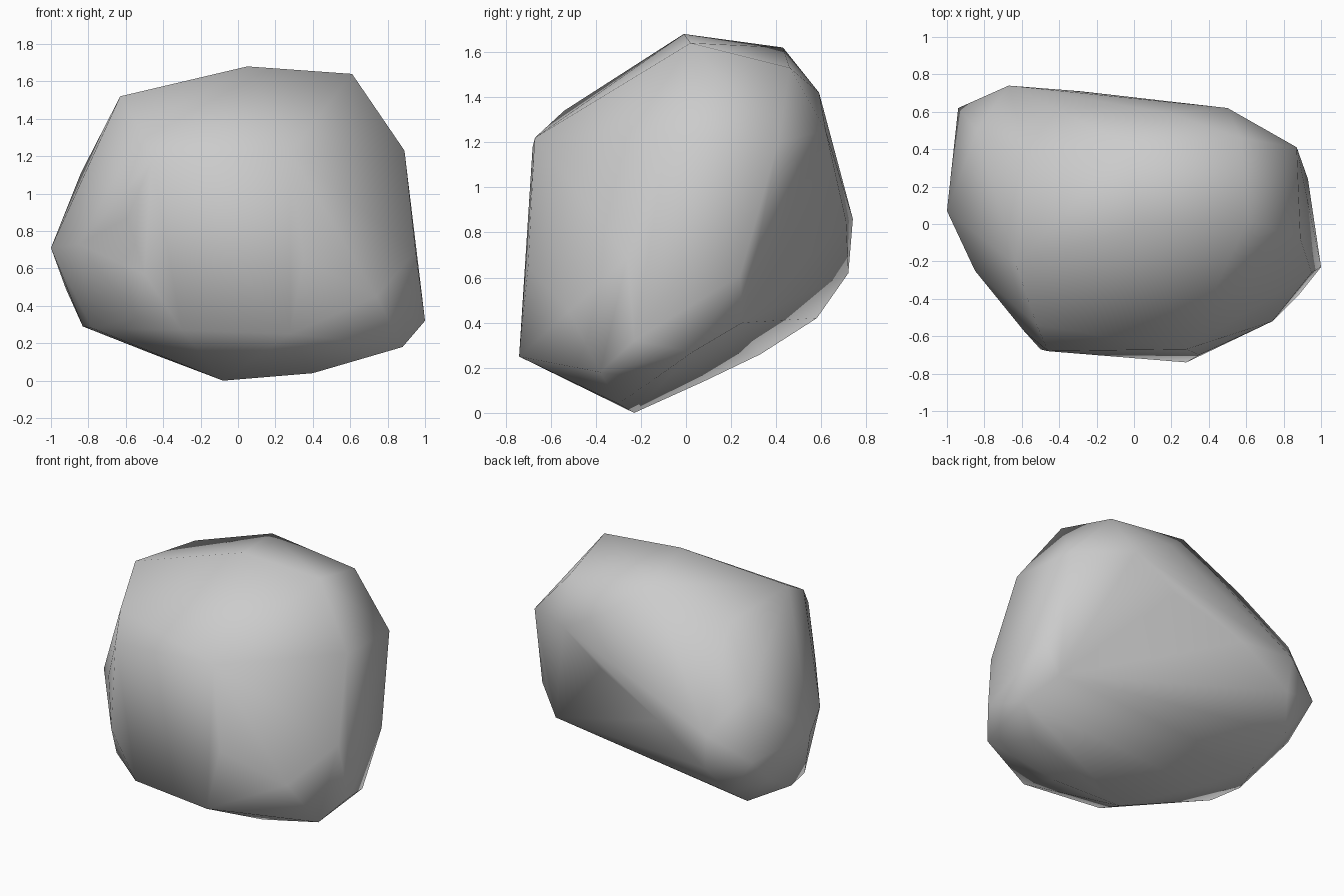
import bpy, bmesh

# Corner points of the boulder, grouped by the side they shape
crown = [(.05, -.01, 1.68), (-.04, .43, 1.62), (.61, .02, 1.64), (.57, .46, 1.53),
         (-.57, .35, 1.46), (-.63, -.22, 1.52), (.2, .59, 1.42)]
front = [(-.52, -.54, 1.34), (-.46, -.68, 1.18), (.28, -.67, 1.22), (-.5, -.67, .57),
         (.35, -.7, .65), (.28, -.74, .25), (-.3, -.69, .27), (.74, -.52, .45)]
right = [(.89, -.08, 1.23), (.87, .41, 1.2), (.95, -.26, .69), (1, -.23, .32),
         (.88, -.38, .18), (.93, .03, .27), (.93, .24, .61)]
left = [(-.59, -.57, .87), (-.85, -.25, .73), (-1, .07, .71), (-.94, .62, .7),
        (-.92, .4, .49), (-.84, .5, 1.11), (-.55, -.54, .34), (-.78, -.18, .28)]
back = [(-.67, .74, .86), (-.65, .72, .62), (-.75, .58, .42), (-.29, .71, .85),
        (.2, .64, 1.05), (.5, .62, 1.25), (.82, .25, .4)]
base = [(-.08, -.23, 0), (.4, -.3, .04), (-.45, .08, .14), (.7, -.14, .15),
        (-.83, .04, .29), (-.7, .33, .26)]

# Wrap the corners in a tight skin
bm = bmesh.new()
for side in (crown, front, right, left, back, base):
    for p in side:
        bm.verts.new(p)
bmesh.ops.convex_hull(bm, input=bm.verts[:])
loose = [v for v in bm.verts if not v.link_faces]
bmesh.ops.delete(bm, geom=loose, context='VERTS')
bmesh.ops.recalc_face_normals(bm, faces=bm.faces[:])
for f in bm.faces:
    f.smooth = True

# Boulder object, smooth shaded all over
mesh = bpy.data.meshes.new("boulder")
bm.to_mesh(mesh)
bm.free()
boulder = bpy.data.objects.new("boulder", mesh)
bpy.context.collection.objects.link(boulder)
